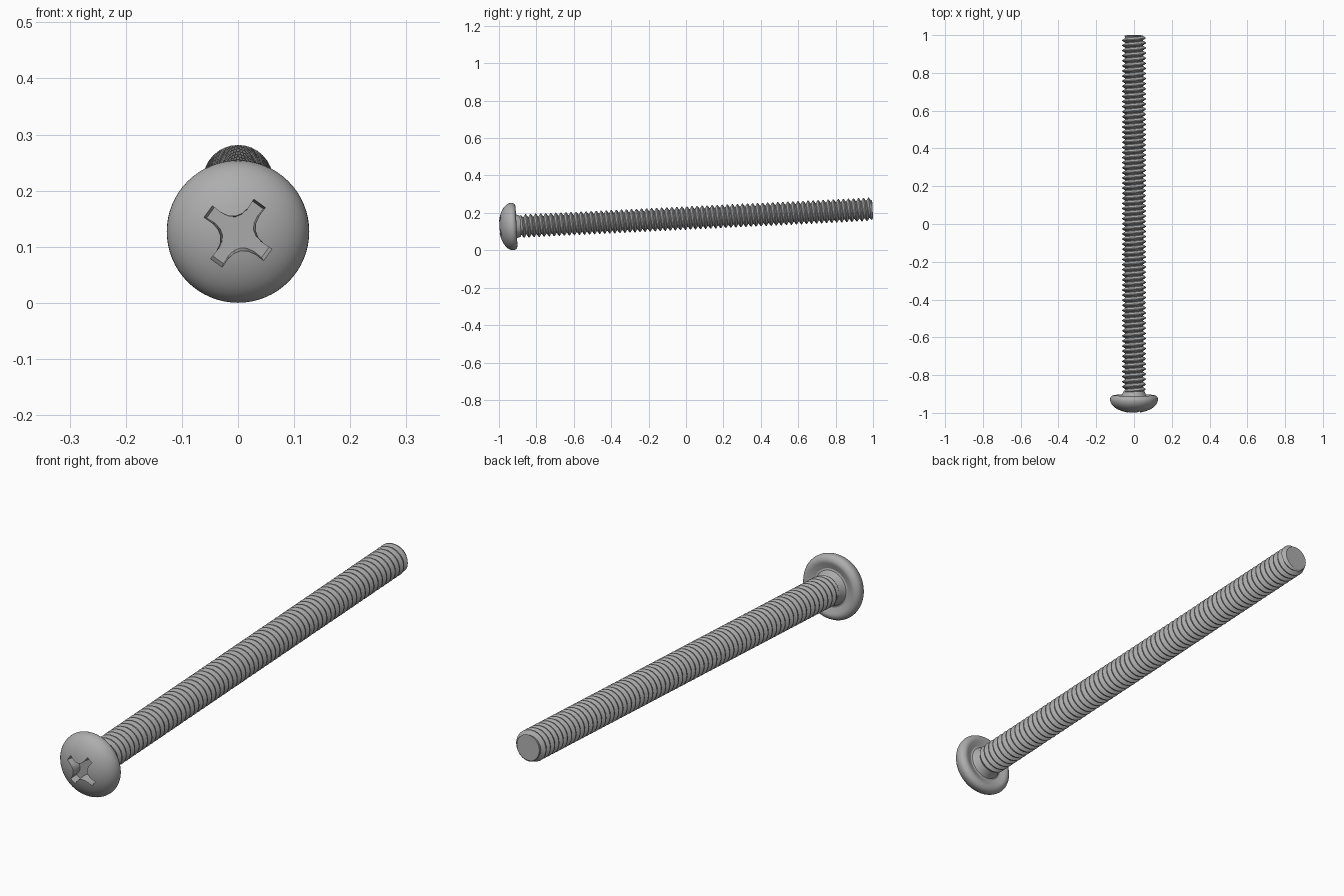
import bpy, bmesh, math
from mathutils import Matrix, Vector

cube = bpy.data.objects.get("Cube")
if cube:
    bpy.data.objects.remove(cube, do_unlink=True)

TILT = math.radians(2.76)
LENGTH = 2.0          # tip of head to end of shaft, along the axis
POSE = Matrix.Translation((0, -1, 0.1235)) @ Matrix.Rotation(TILT - math.pi / 2, 4, 'X')

steel = bpy.data.materials.new("grey_steel")
steel.use_nodes = True
STEEL = (0.42, 0.42, 0.42, 1)
steel.diffuse_color = STEEL
steel.node_tree.nodes["Principled BSDF"].inputs["Base Color"].default_value = STEEL


def make_object(name, bm):
    bmesh.ops.remove_doubles(bm, verts=bm.verts, dist=1e-5)
    bmesh.ops.dissolve_degenerate(bm, edges=bm.edges, dist=1e-5)
    bmesh.ops.recalc_face_normals(bm, faces=bm.faces)
    mesh = bpy.data.meshes.new(name)
    bm.to_mesh(mesh)
    bm.free()
    mesh.materials.append(steel)
    obj = bpy.data.objects.new(name, mesh)
    bpy.context.collection.objects.link(obj)
    obj.matrix_world = POSE
    return obj


def select_only(obj):
    bpy.ops.object.select_all(action='DESELECT')
    obj.select_set(True)
    bpy.context.view_layer.objects.active = obj


def lathe(profile, sides):
    bm = bmesh.new()
    verts = [bm.verts.new((r, 0, s)) for r, s in profile]
    edges = [bm.edges.new(pair) for pair in zip(verts, verts[1:])]
    bmesh.ops.spin(bm, geom=verts + edges, cent=(0, 0, 0), axis=(0, 0, 1),
                   angle=math.tau, steps=sides, use_duplicate=False)
    return bm


# Domed head with a rounded rim, an undercut underside and a filleted neck
HEAD_R, DOME = 0.127, 0.072
profile = []
for i in range(15):
    a = i / 14 * math.pi / 2
    profile.append((HEAD_R * math.sin(a), DOME * (1 - math.cos(a))))
for i in range(1, 7):
    a = i / 6 * math.pi / 2
    profile.append((0.103 + 0.024 * math.cos(a), DOME + 0.022 * math.sin(a)))
profile += [(0.096, 0.092), (0.075, 0.085), (0.068, 0.087), (0.063, 0.094),
            (0.06, 0.105), (0.054, 0.116), (0, 0.116)]
head = make_object("head", lathe(profile, 64))

# Tapered cross recess cut into the dome
outline = []
A, B, C = Vector((0.067, 0.013)), Vector((0.013, 0.067)), Vector((0.004, 0.004))
for arm in range(4):
    turn = Matrix.Rotation(arm * math.pi / 2 + math.radians(36), 2)
    for i in range(7):
        t = i / 6
        outline.append(turn @ (A * (1 - t) ** 2 + C * 2 * t * (1 - t) + B * t * t))
bm = bmesh.new()
rings = [[bm.verts.new((p.x * k, p.y * k, s)) for p in outline]
         for s, k in ((-0.02, 1.06), (0.042, 0.9))]
n = len(outline)
for i in range(n):
    j = (i + 1) % n
    bm.faces.new((rings[0][i], rings[0][j], rings[1][j], rings[1][i]))
for ring in rings:
    bm.faces.new(ring)
cutter = make_object("recess_cutter", bm)
cutter.hide_render = True
select_only(head)
cut = head.modifiers.new("recess", 'BOOLEAN')
cut.operation = 'DIFFERENCE'
cut.solver = 'EXACT'
cut.object = cutter
bpy.ops.object.modifier_apply(modifier=cut.name)
bpy.data.objects.remove(cutter, do_unlink=True)
bpy.ops.object.shade_smooth_by_angle(angle=math.radians(30))

# Threaded shaft: a V profile swept along a right-handed helix
PITCH, SIDES, START = 0.027, 32, 0.11
ROOT, CREST = 0.047, 0.0625
section = [(0.0, ROOT), (0.1, ROOT), (0.47, CREST), (0.63, CREST)]
steps = (int((LENGTH - START) / PITCH) + 4) * SIDES


def thread_point(step, offset, radius):
    s = START + PITCH * (step / SIDES + offset - 2)
    s = min(max(s, START), LENGTH)
    # Run-out under the head and chamfer at the far end
    r = min(radius, 0.05 + (LENGTH - s) * 0.9, 0.054 + (s - START) * 0.5)
    a = math.tau * step / SIDES
    return (r * math.cos(a), r * math.sin(a), s)


bm = bmesh.new()
grid = [[bm.verts.new(thread_point(k, o, r)) for o, r in section]
        for k in range(steps + 1)]
for k in range(steps - SIDES):
    near = grid[k] + [grid[k + SIDES][0]]
    far = grid[k + 1] + [grid[k + 1 + SIDES][0]]
    for p in range(len(section)):
        bm.faces.new((near[p], far[p], far[p + 1], near[p + 1]))
shaft = make_object("threaded_shaft", bm)
select_only(shaft)
bpy.ops.object.shade_smooth_by_angle(angle=math.radians(30))

# Flat end of the shaft
bm = bmesh.new()
bmesh.ops.create_circle(bm, cap_ends=True, segments=SIDES, radius=0.05,
                        matrix=Matrix.Translation((0, 0, LENGTH)))
end = make_object("shaft_end", bm)
for face in end.data.polygons:
    if (face.normal.z < 0):
        face.flip()
